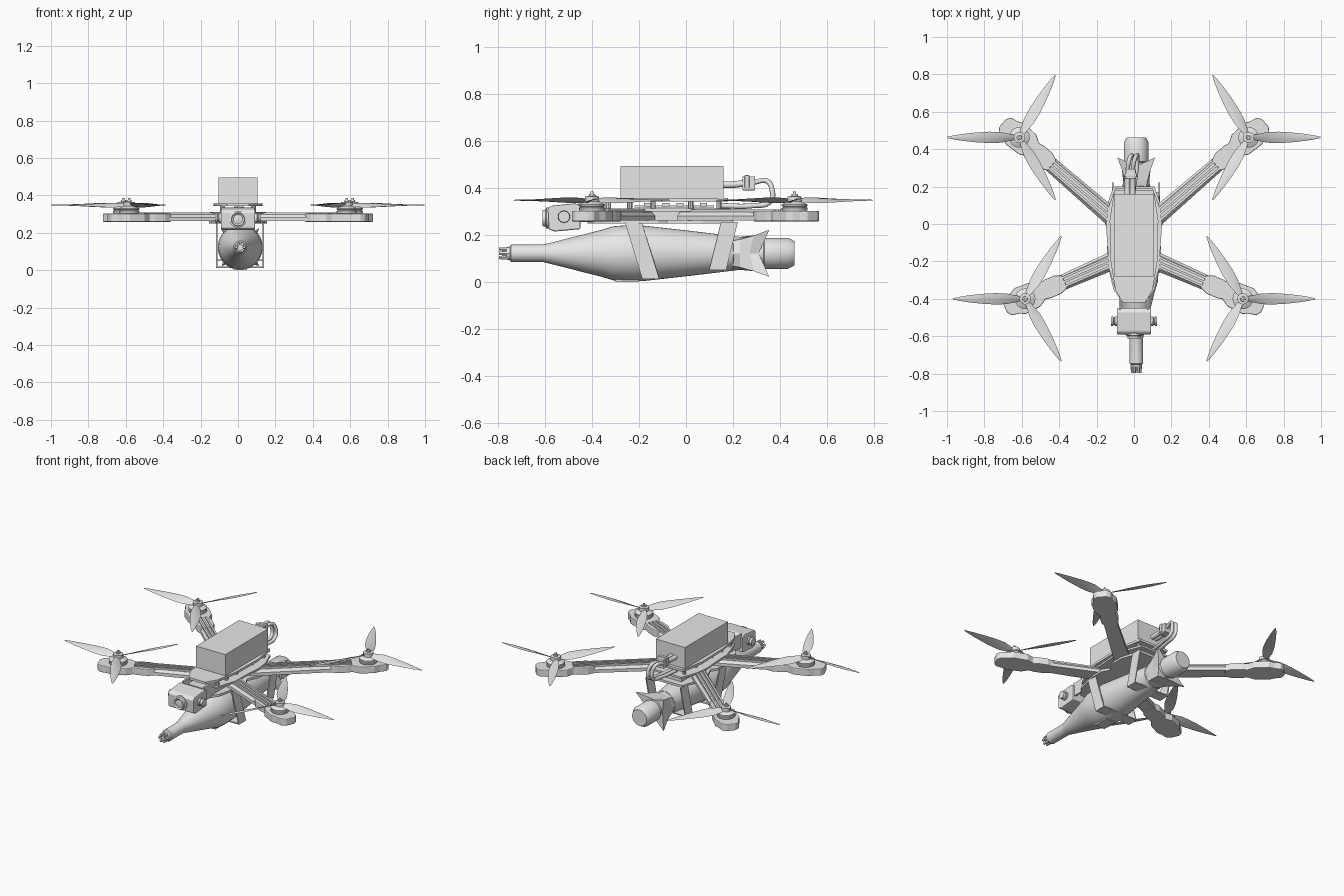
import bpy, bmesh, math
from mathutils import Vector, Matrix

if "Cube" in bpy.data.objects:
    bpy.data.objects.remove(bpy.data.objects["Cube"])

grey = bpy.data.materials.new("plain_grey")
grey.use_nodes = True
grey.diffuse_color = (0.8, 0.8, 0.8, 1)
grey.node_tree.nodes["Principled BSDF"].inputs["Base Color"].default_value = (0.8, 0.8, 0.8, 1)


def finish(name, bm, smooth=False, bevel=0):
    bmesh.ops.recalc_face_normals(bm, faces=bm.faces)
    me = bpy.data.meshes.new(name)
    bm.to_mesh(me)
    bm.free()
    ob = bpy.data.objects.new(name, me)
    bpy.context.collection.objects.link(ob)
    me.materials.append(grey)
    if bevel:
        mod = ob.modifiers.new("bevel", "BEVEL")
        mod.width, mod.segments = bevel, 2
    if smooth:
        bpy.ops.object.select_all(action="DESELECT")
        ob.select_set(True)
        bpy.context.view_layer.objects.active = ob
        bpy.ops.object.shade_smooth_by_angle(angle=math.radians(35))
    return ob


def loft(name, rings, smooth=False, bevel=0):
    """Skin a list of equally long vertex rings and cap both ends."""
    bm = bmesh.new()
    rows = [[bm.verts.new(p) for p in ring] for ring in rings]
    n = len(rows[0])
    for a, b in zip(rows, rows[1:]):
        for i in range(n):
            bm.faces.new((a[i], a[(i + 1) % n], b[(i + 1) % n], b[i]))
    bm.faces.new(rows[0])
    bm.faces.new(rows[-1])
    return finish(name, bm, smooth, bevel)


def prism(name, outline, z0, z1, bevel=0):
    return loft(name, [[(x, y, z) for x, y in outline] for z in (z0, z1)], bevel=bevel)


def box(name, lo, hi, bevel=0):
    (a, b, c), (d, e, f) = lo, hi
    return prism(name, [(a, b), (d, b), (d, e), (a, e)], c, f, bevel)


def lathe(name, centre, axis, profile, sides=32):
    """Turn (distance, radius) pairs around an axis."""
    rot = Vector((0, 0, 1)).rotation_difference(Vector(axis)).to_matrix()
    turns = [2 * math.pi * i / sides for i in range(sides)]
    return loft(name, [[Vector(centre) + rot @ Vector((r * math.cos(t), r * math.sin(t), d))
                        for t in turns] for d, r in profile], smooth=True)


def tube(name, points, radius):
    cu = bpy.data.curves.new(name, "CURVE")
    cu.dimensions = "3D"
    cu.bevel_depth, cu.bevel_resolution, cu.use_fill_caps = radius, 3, True
    sp = cu.splines.new("BEZIER")
    sp.bezier_points.add(len(points) - 1)
    for bp, p in zip(sp.bezier_points, points):
        bp.co = p
        bp.handle_left_type = bp.handle_right_type = "AUTO"
    ob = bpy.data.objects.new(name, cu)
    bpy.context.collection.objects.link(ob)
    cu.materials.append(grey)


def mirrored(half):
    return half + [(-x, y) for x, y in reversed(half)]


# Central frame plates
prism("bottom_plate", mirrored([(0.06, -0.42), (0.11, -0.35), (0.145, -0.2), (0.145, -0.12),
      (0.12, -0.08), (0.155, 0), (0.155, 0.07), (0.11, 0.2)]), 0.25, 0.265)
prism("middle_plate", mirrored([(0.06, -0.42), (0.1, -0.35), (0.14, -0.22), (0.14, -0.14),
      (0.15, 0), (0.14, 0.08), (0.1, 0.19)]), 0.3, 0.312)
prism("top_plate", mirrored([(0.06, -0.42), (0.1, -0.35), (0.125, -0.2), (0.13, 0.02),
      (0.105, 0.18)]), 0.342, 0.357)
box("frame_core", (-0.08, -0.36, 0.262), (0.08, 0.16, 0.305))
box("electronics_board", (-0.07, -0.22, 0.318), (0.07, 0.12, 0.326))
for y in (-0.33, -0.24, -0.14, 0.02, 0.14):
    for s in (-1, 1):
        lathe("standoff", (s * 0.085, y, 0.31), (0, 0, 1), [(0, 0.011), (0.034, 0.011)], 8)
for y in (-0.18, -0.1, -0.04, 0.06):
    box("circuit_chip", (-0.085, y, 0.322), (0.085, y + 0.03, 0.336))

# Battery, its plug and leads
box("battery", (-0.105, -0.28, 0.357), (0.105, 0.16, 0.495))
box("battery_plug", (-0.045, 0.24, 0.39), (0.01, 0.295, 0.45), 0.005)
box("plug_collar", (-0.05, 0.25, 0.4), (0.015, 0.27, 0.455), 0.003)
for i in range(2):
    x = -0.035 + 0.028 * i
    tube("battery_lead", [(x, 0.15, 0.415), (x, 0.2, 0.415), (x, 0.245, 0.42)], 0.015)
    tube("frame_lead", [(x, 0.29, 0.425), (x + 0.01, 0.345, 0.43), (x + 0.02, 0.365, 0.4),
         (x + 0.025, 0.36, 0.345), (x + 0.02, 0.28, 0.325), (x, 0.15, 0.325)], 0.011)

# Camera housing with lens and pivot knobs
prof = [(-0.45, 0.225), (-0.45, 0.325), (-0.47, 0.335), (-0.575, 0.325),
        (-0.59, 0.31), (-0.585, 0.225), (-0.56, 0.215)]
loft("camera_housing", [[(x, y, z) for y, z in prof] for x in (-0.092, 0.092)], bevel=0.006)
lathe("camera_lens", (0, -0.58, 0.272), (0, -1, 0),
      [(0, 0.045), (0.015, 0.045), (0.018, 0.036), (0.032, 0.034), (0.026, 0.025), (0.03, 0.001)])
for s in (-1, 1):
    lathe("camera_knob", (s * 0.09, -0.52, 0.278), (s, 0, 0),
          [(0, 0.026), (0.012, 0.026), (0.014, 0.02), (0.02, 0.02), (0.022, 0.026), (0.032, 0.024)], 20)
    box("camera_bracket", (s * 0.075 - 0.006, -0.46, 0.255), (s * 0.075 + 0.006, -0.34, 0.342))


def arm_and_rotor(root, hub, side, label):
    root, hub = Vector((side * root[0], root[1])), Vector((side * hub[0], hub[1]))
    u = (hub - root).normalized()
    v = Vector((-u.y, u.x))

    # Arm with raised rails
    sect = [(-0.045, 0.262), (-0.045, 0.282), (-0.032, 0.298), (0.032, 0.298), (0.045, 0.282), (0.045, 0.262)]
    ends = [(root - u * 0.03, 1.1), (hub - u * 0.1, 0.85)]
    loft(label + "_arm", [[(*(p + v * w * k), z) for w, z in sect] for p, k in ends])
    for w in (-0.024, 0, 0.024):
        loft(label + "_arm_rail", [[(*(p + v * (w + d)), z) for d, z in
             ((-0.006, 0.29), (-0.006, 0.309), (0.006, 0.309), (0.006, 0.29))]
             for p in (root - u * 0.03, hub - u * 0.1)])

    # Motor mount pad
    half = [(-0.23, 0.036), (-0.19, 0.052), (-0.13, 0.052), (-0.1, 0.045), (-0.06, 0.07),
            (0.03, 0.075), (0.06, 0.06), (0.1, 0.052), (0.118, 0.028)]
    pad = [hub + u * a + v * b for a, b in half] + [hub + u * a - v * b for a, b in reversed(half)]
    prism(label + "_motor_mount", pad, 0.258, 0.303, 0.005)

    # Motor and propeller hub
    centre = (hub.x, hub.y, 0.3)
    lathe(label + "_motor", centre, (0, 0, 1), [(0, 0.05), (0.008, 0.055), (0.016, 0.055), (0.018, 0.05),
          (0.022, 0.05), (0.024, 0.055), (0.03, 0.055), (0.038, 0.04), (0.042, 0.03), (0.064, 0.03),
          (0.066, 0.014), (0.074, 0.013)], 24)
    tube(label + "_motor_shaft", [(hub.x, hub.y, 0.36), (hub.x, hub.y, 0.385)], 0.007)

    # Three twisted blades
    stations = [(0.015, 0.024, 32), (0.05, 0.042, 30), (0.1, 0.062, 24), (0.16, 0.064, 18),
                (0.23, 0.054, 13), (0.3, 0.038, 9), (0.35, 0.022, 7), (0.385, 0.006, 5)]
    for k in range(3):
        turn = Matrix.Rotation(2 * math.pi * k / 3, 3, "Z")
        rings = []
        for r, chord, pitch in stations:
            a = math.radians(pitch)
            thick = 0.004 + 0.04 * chord
            ring = []
            for c, h in ((-0.5, 0), (-0.2, 0.5), (0.2, 0.5), (0.5, 0), (0.2, -0.3), (-0.2, -0.3)):
                c, h = c * chord, h * thick
                p = turn @ Vector((r, c * math.cos(a) - h * math.sin(a),
                                   c * math.sin(a) + h * math.cos(a)))
                ring.append((hub.x + side * p.x, hub.y + p.y, 0.348 + p.z))
            rings.append(ring)
        loft(label + "_propeller_blade", rings, smooth=True)


for s, word in ((1, "left"), (-1, "right")):
    arm_and_rotor((0.1, -0.19), (0.582, -0.4), s, "front_" + word)
    arm_and_rotor((0.1, 0.02), (0.613, 0.463), s, "rear_" + word)

# Slung cargo body
CX, CZ = 0.012, 0.122
lathe("cargo_body", (CX, 0, CZ), (0, 1, 0), [(-0.765, 0.026), (-0.75, 0.03), (-0.745, 0.037), (-0.61, 0.037),
      (-0.58, 0.044), (-0.36, 0.1), (-0.31, 0.115), (-0.25, 0.12), (-0.18, 0.118), (0.0, 0.098),
      (0.2, 0.074), (0.21, 0.06), (0.33, 0.056), (0.335, 0.066), (0.435, 0.066), (0.462, 0.052)], 40)
lathe("cargo_nose", (CX, 0, CZ), (0, 1, 0), [(-0.785, 0.018), (-0.75, 0.02)], 16)
for k in range(6):
    a = math.pi * k / 3
    lathe("nose_tooth", (CX + 0.021 * math.cos(a), -0.797, CZ + 0.021 * math.sin(a)), (0, 1, 0),
          [(0, 0.008), (0.05, 0.009)], 6)
box("cargo_base_pad", (CX - 0.035, -0.3, 0.0), (CX + 0.035, -0.2, 0.02))

# Flared tail skirt with four pointed corners
rings = []
for y, r_corner, r_mid, notch in ((0.2, 0.076, 0.074, 0), (0.23, 0.084, 0.07, 0),
                                  (0.29, 0.108, 0.064, 0.02), (0.355, 0.142, 0.06, 0.045)):
    ring = []
    for k in range(8):
        a = math.pi / 4 * k
        r = r_corner if k % 2 else r_mid
        ring.append((CX + r * math.cos(a), y - (0 if k % 2 else notch), CZ + r * math.sin(a)))
    rings.append(ring)
loft("tail_skirt", rings)

# Slanted straps holding the cargo
for name, top, low, z in (("front_strap", -0.225, -0.15, 0.012), ("rear_strap", 0.185, 0.135, 0.05)):
    rings = []
    for d in (-0.036, 0.036):
        rings.append([(x, y + d, h) for x, y, h in (
            (-0.117, top, 0.256), (-0.117, low, z), (0.138, low, z), (0.138, top, 0.256),
            (0.131, top, 0.256), (0.131, low, z + 0.007), (-0.11, low, z + 0.007), (-0.11, top, 0.256))])
    loft(name, rings)
